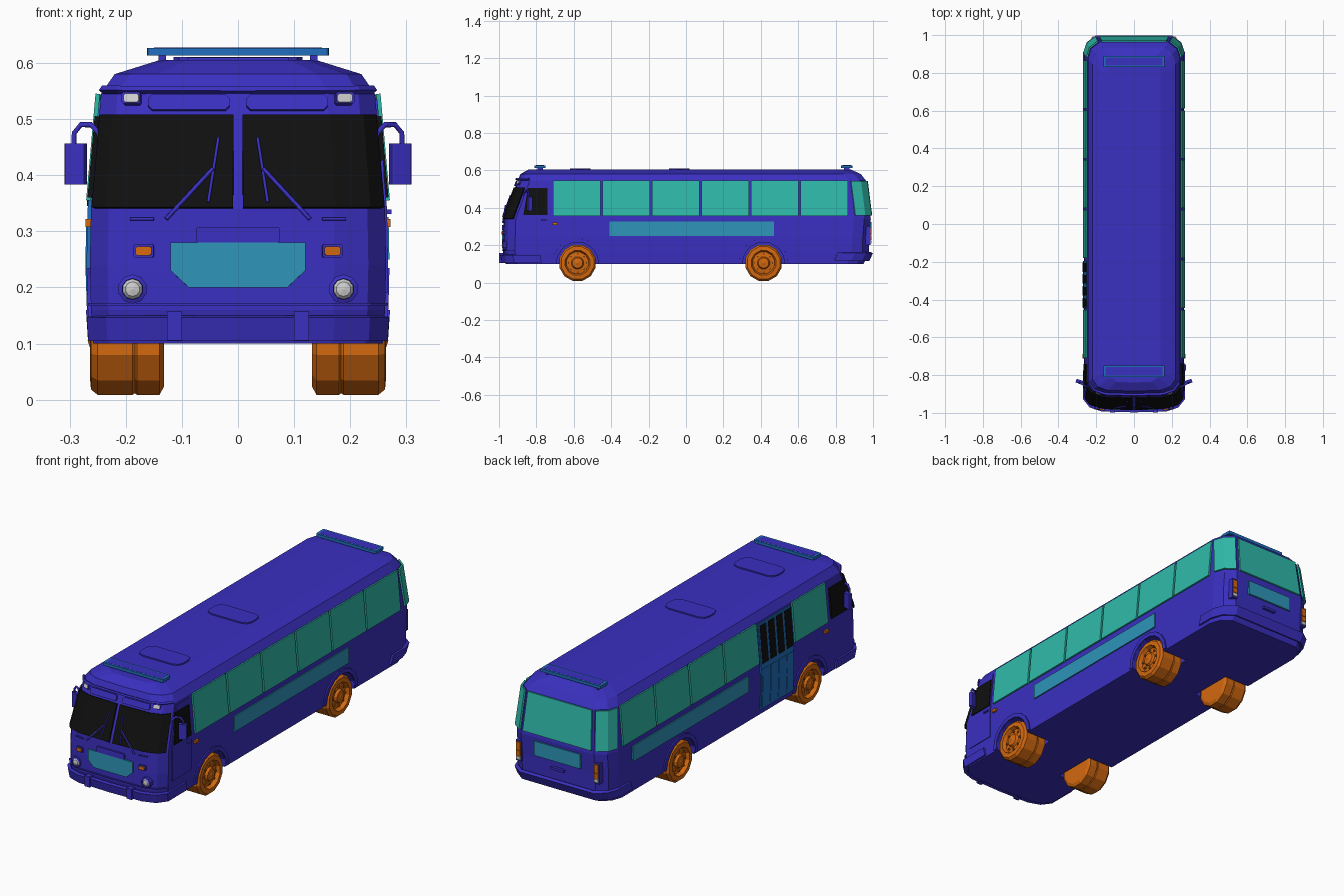
import bpy, bmesh
from math import sin, cos, pi, radians
from mathutils import Matrix

if "Cube" in bpy.data.objects:
    bpy.data.objects.remove(bpy.data.objects["Cube"])


def material(name, rgb):
    m = bpy.data.materials.new(name)
    m.use_nodes = True
    m.diffuse_color = (*rgb, 1)
    m.node_tree.nodes["Principled BSDF"].inputs["Base Color"].default_value = (*rgb, 1)
    return m


BODY = material("body violet blue", (.042, .029, .53))
GLASS = material("window teal", (.029, .49, .4))
BAND = material("band light blue", (.027, .3, .48))
SIGN = material("sign blue", (.015, .16, .52))
ORANGE = material("orange", (.65, .14, .005))
BLACK = material("black glass", (.005, .005, .005))
LAMP = material("lamp grey", (.62, .62, .62))

# Body levels: height, half width, front y, rear y
LEVELS = [(.10, .258, -.965, .95), (.16, .262, -.978, .978), (.24, .264, -.978, .98),
          (.34, .262, -.975, .988), (.545, .244, -.9, .962), (.58, .22, -.885, .935),
          (.605, .14, -.84, .88)]


def section(z):
    for a, b in zip(LEVELS, LEVELS[1:]):
        if z <= b[0]:
            t = (z - a[0]) / (b[0] - a[0])
            return [p + (q - p) * t for p, q in zip(a[1:], b[1:])]
    return list(LEVELS[-1][1:])


def plan(z, off=0, woff=None):
    """Half outline from front centre round the left side to rear centre."""
    w, f, r = section(z)
    w, f, r = w + (off if woff is None else woff), f - off, r + off
    return [(0, f), (.65 * w, f + .005), (.88 * w, f + .025), (w, f + .065),
            (w, r - .09), (.93 * w, r - .035), (.75 * w, r), (0, r)]


def front_y(x, z):
    p = plan(z)
    for a, b in zip(p[:3], p[1:4]):
        if abs(x) <= b[0]:
            return a[1] + (b[1] - a[1]) * (abs(x) - a[0]) / (b[0] - a[0])
    return p[3][1]


def make(name, mat, verts, faces, thick=0, mirror=False):
    me = bpy.data.meshes.new(name)
    me.from_pydata(verts, [], faces)
    bm = bmesh.new()
    bm.from_mesh(me)
    bmesh.ops.remove_doubles(bm, verts=bm.verts, dist=1e-5)
    bmesh.ops.recalc_face_normals(bm, faces=bm.faces)
    bm.to_mesh(me)
    bm.free()
    me.materials.append(mat)
    ob = bpy.data.objects.new(name, me)
    bpy.context.collection.objects.link(ob)
    if thick:
        s = ob.modifiers.new("thickness", 'SOLIDIFY')
        s.thickness, s.offset = thick, 0
    if mirror:
        ob.modifiers.new("mirror", 'MIRROR')
    return ob


def grid(name, mat, rows, thick=.008, mirror=False):
    n = len(rows[0])
    faces = [(i * n + j, i * n + j + 1, (i + 1) * n + j + 1, (i + 1) * n + j)
             for i in range(len(rows) - 1) for j in range(n - 1)]
    return make(name, mat, [v for row in rows for v in row], faces, thick, mirror)


def patch(name, mat, steps, zs, off, woff=None, thick=.008):
    """Plate hugging the outline between fractional outline steps."""
    rows = []
    for z in zs:
        p, row = plan(z, off, woff), []
        for s in steps:
            i = min(int(s), len(p) - 2)
            (ax, ay), (bx, by) = p[i], p[i + 1]
            row.append((ax + (bx - ax) * (s - i), ay + (by - ay) * (s - i), z))
        rows.append(row)
    return grid(name, mat, rows, thick, True)


def side(name, mat, ys, zs, off=.004, sign=1, mirror=False, thick=.008):
    return grid(name, mat, [[(sign * (section(z)[0] + off), y, z) for y in ys] for z in zs],
                thick, mirror)


def front_plate(name, mat, pts, mirror=False, off=.005, thick=.008):
    return make(name, mat, [(x, front_y(x, z) - off, z) for x, z in pts],
                [range(len(pts))], thick, mirror)


def rect(x0, x1, z0, z1, c=.003):
    return [(x0 + c, z0), (x1 - c, z0), (x1, z0 + c), (x1, z1 - c),
            (x1 - c, z1), (x0 + c, z1), (x0, z1 - c), (x0, z0 + c)]


def box(name, mat, loc, size, mirror=False, bevel=0, turn=0):
    bm = bmesh.new()
    bmesh.ops.create_cube(bm, size=1, matrix=Matrix.Translation(loc)
                          @ Matrix.Rotation(turn, 4, 'Z') @ Matrix.Diagonal((*size, 1)))
    if bevel:
        edges = [e for e in bm.edges if abs(e.verts[0].co.z - e.verts[1].co.z) > 1e-4]
        bmesh.ops.bevel(bm, geom=edges, offset=bevel, segments=2, profile=.5, affect='EDGES')
    vs = [v.co[:] for v in bm.verts]
    fs = [[v.index for v in f.verts] for f in bm.faces]
    bm.free()
    return make(name, mat, vs, fs, 0, mirror)


def lathe(name, mat, profile, centre, axis='X', n=12):
    cx, cy, cz = centre
    verts, m = [], len(profile)
    for k in range(n):
        a = (k + .5) * 2 * pi / n
        for r, d in profile:
            c, s = r * cos(a), r * sin(a)
            verts.append((cx + d, cy + c, cz + s) if axis == 'X' else (cx + c, cy - d, cz + s))
    faces = [(k * m + j, k * m + j + 1, (k + 1) % n * m + j + 1, (k + 1) % n * m + j)
             for k in range(n) for j in range(m - 1)]
    return make(name, mat, verts, faces, 0, True)


def rod(name, mat, pts, radius):
    for s, label in ((1, "left"), (-1, "right")):
        cu = bpy.data.curves.new(name, 'CURVE')
        cu.dimensions, cu.bevel_depth, cu.bevel_resolution = '3D', radius, 1
        cu.use_fill_caps = True
        sp = cu.splines.new('POLY')
        sp.points.add(len(pts) - 1)
        for p, (x, y, z) in zip(sp.points, pts):
            p.co = (s * x, y, z, 1)
        cu.materials.append(mat)
        bpy.context.collection.objects.link(bpy.data.objects.new(label + "_" + name, cu))


# Body shell with wheel arches cut out
rings = []
for lv in LEVELS:
    half = plan(lv[0])
    rings += [(x, y, lv[0]) for x, y in half] + [(-x, y, lv[0]) for x, y in half[-2:0:-1]]
N = 14
shell = [(i * N + j, i * N + (j + 1) % N, (i + 1) * N + (j + 1) % N, (i + 1) * N + j)
         for i in range(len(LEVELS) - 1) for j in range(N)]
body = make("body", BODY, rings, shell + [range(N), range(len(rings) - N, len(rings))])
AXLES = {"front": -.58, "rear": .415}
cutters = []
for y in AXLES.values():
    cut = lathe("arch_cutter", BODY, [(0, .12), (.113, .12), (.113, .3), (0, .3)], (0, y, .105))
    cut.hide_render = True
    b = body.modifiers.new("arch", 'BOOLEAN')
    b.object, b.operation, b.solver = cut, 'DIFFERENCE', 'EXACT'
    cutters.append(cut)
dg = bpy.context.evaluated_depsgraph_get()
cut_mesh = bpy.data.meshes.new_from_object(body.evaluated_get(dg))
body.modifiers.clear()
body.data = cut_mesh
for cut in cutters:
    bpy.data.objects.remove(cut)

# Wheels and arch trims
TYRE = [(0, .132), (.085, .132), (.1, .14), (.1, .18), (.097, .184), (.1, .188), (.1, .25),
        (.09, .262), (.068, .264), (.06, .246), (.034, .25), (.028, .262), (.012, .264), (0, .268)]
for end, y in AXLES.items():
    lathe(end + "_wheels", ORANGE, TYRE, (0, y, .105))
    for k in range(8):
        a = k * pi / 4
        box(end + "_wheel_nut", ORANGE, (.25, y + .046 * cos(a), .105 + .046 * sin(a)),
            (.012, .008, .008), True)
    arc = [radians(a) for a in range(0, 181, 20)]
    grid(end + "_arch_trim", BODY, [[(section(.105 + r * sin(a))[0] + .002, y + r * cos(a),
         .105 + r * sin(a)) for a in arc] for r in (.112, .132)], .008, True)

# Side windows: six on the left, the door replaces one on the right
for k in range(6):
    y = -.71 + k * .2645
    for s in (1, -1):
        if s == 1 or k != 1:
            side("side_window", GLASS, (y, y + .254), (.355, .545), .006, s)
side("left_band", BAND, (-.41, .47), (.25, .325), .002, 1)
side("right_band", BAND, (-.1, .79), (.25, .325), .002, -1)

# Folding passenger door
side("passenger_door", SIGN, (-.447, -.196), (.125, .24, .34, .535), .002, -1)
for k in range(4):
    y = -.441 + k * .0625
    side("door_glass", BLACK, (y, y + .046), (.345, .525), .005, -1, thick=.006)
    side("door_panel", SIGN, (y, y + .05), (.14, .24, .32), .005, -1, thick=.006)

# Cab sides
cab = [(-.87, .36), (-.74, .36), (-.74, .505), (-.845, .505)]
make("cab_side_glass", BLACK, [(section(z)[0] + .004, y, z) for y, z in cab],
     [range(4)], .008, True)
leaf = [(-.885, -.735, .19), (-.885, -.735, .24), (-.885, -.735, .34), (-.825, -.735, .535)]
grid("driver_door", BODY, [[(section(z)[0] + .001, a, z), (section(z)[0] + .001, b, z)]
                           for a, b, z in leaf], .005)
box("driver_door_handle", BODY, (.268, -.76, .335), (.012, .03, .008))
box("side_indicator", ORANGE, (.266, -.7, .315), (.012, .025, .014), True)

# Front glazing, brow and destination panels
patch("windscreen", BLACK, (.05, 1, 2, 2.75), (.342, .507), .004)
patch("brow", BODY, (0, 1, 2, 3), (.548, .556), .008, .002, .012)
patch("waist_lip", BODY, (0, 1, 2, 3), (.168, .172), .002)
front_plate("destination_panel", BODY, rect(.015, .16, .516, .543, .007), True)
for name, mat, g, off in (("marker_frame", BODY, .003, .006), ("marker_lamp", LAMP, 0, .009)):
    front_plate(name, mat, rect(.176 - g, .203 + g, .529 - g, .544 + g), True, off)

# Nose: band, badge panel, indicators, headlights
nose = [(-.12, .28), (-.12, .23), (-.088, .2), (.088, .2), (.12, .23), (.12, .28)]
front_plate("nose_band", BAND, nose)
front_plate("nose_panel", BODY, rect(-.075, .075, .28, .307))
front_plate("indicator_frame", BODY, rect(.15, .186, .253, .277), True)
front_plate("indicator", ORANGE, rect(.154, .182, .257, .273), True, .01)
eye = (.188, front_y(.188, .197), .197)
lathe("headlight_housing", BODY, [(.026, -.02), (.026, .012), (.019, .015), (.018, .008)], eye, 'Y', 10)
lathe("headlight", LAMP, [(.019, .008), (.013, .015), (0, .018)], eye, 'Y', 10)

# Bumpers
patch("front_bumper", BODY, (0, 1, 2, 3, 3.08), (.106, .148), .014, .001, .016)
patch("rear_bumper", BODY, (3.95, 4, 5, 6, 7), (.118, .16), .014, .001, .016)
box("overrider", BODY, (.113, -.987, .131), (.027, .024, .052), True)

# Wipers
def on_glass(x, z, off):
    return (x, front_y(x, z) - off, z)

rod("wiper_arm", BODY, [on_glass(.128, .322, .008), on_glass(.045, .412, .018)], .004)
rod("wiper_blade", BODY, [on_glass(.035, .467, .012), on_glass(.053, .352, .012)], .003)
rod("nose_handle", BODY, [on_glass(.15, .322, .006), on_glass(.192, .322, .006)], .003)

# Mirrors
rod("mirror_arm", BODY, [(.245, -.87, .43), (.248, -.865, .475), (.262, -.855, .49),
                         (.28, -.845, .49), (.292, -.84, .475), (.293, -.84, .43)], .005)
box("mirror", BODY, (.289, -.835, .42), (.038, .02, .073), True, .004, .3)

# Rear glazing, band, lamps and handle
patch("rear_window", GLASS, (6.08, 7), (.358, .543), .006)
patch("rear_corner_window", GLASS, (4.06, 5, 5.95), (.358, .543), .006)
rear = section(.3)[2]
box("rear_band", BAND, (0, rear + .003, .288), (.25, .009, .07))
box("rear_handle", BODY, (0, rear, .215), (.07, .016, .012))
for z, h, mat, name in ((.275, .04, ORANGE, "tail_lamp"), (.24, .025, ORANGE, "tail_indicator"),
                        (.217, .016, LAMP, "reverse_lamp")):
    box(name, mat, (.21, .972, z), (.022, .04, h), True)
box("tail_lamp_frame", BODY, (.21, .967, .252), (.03, .04, .1), True)

# Roof hatches and signs
for y in (-.565, -.035):
    box("roof_hatch", BODY, (0, y, .605), (.23, .11, .012), bevel=.035)
for y, end in ((-.78, "front"), (.86, "rear")):
    box(end + "_roof_sign", SIGN, (0, y, .62), (.325, .06, .014), bevel=.006)
    box(end + "_sign_top", BODY, (0, y, .6265), (.3, .044, .002))
    box(end + "_sign_support", BODY, (.135, y, .603), (.014, .03, .025), True)
    box(end + "_sign_base", BODY, (0, y, .605), (.18, .03, .01))
